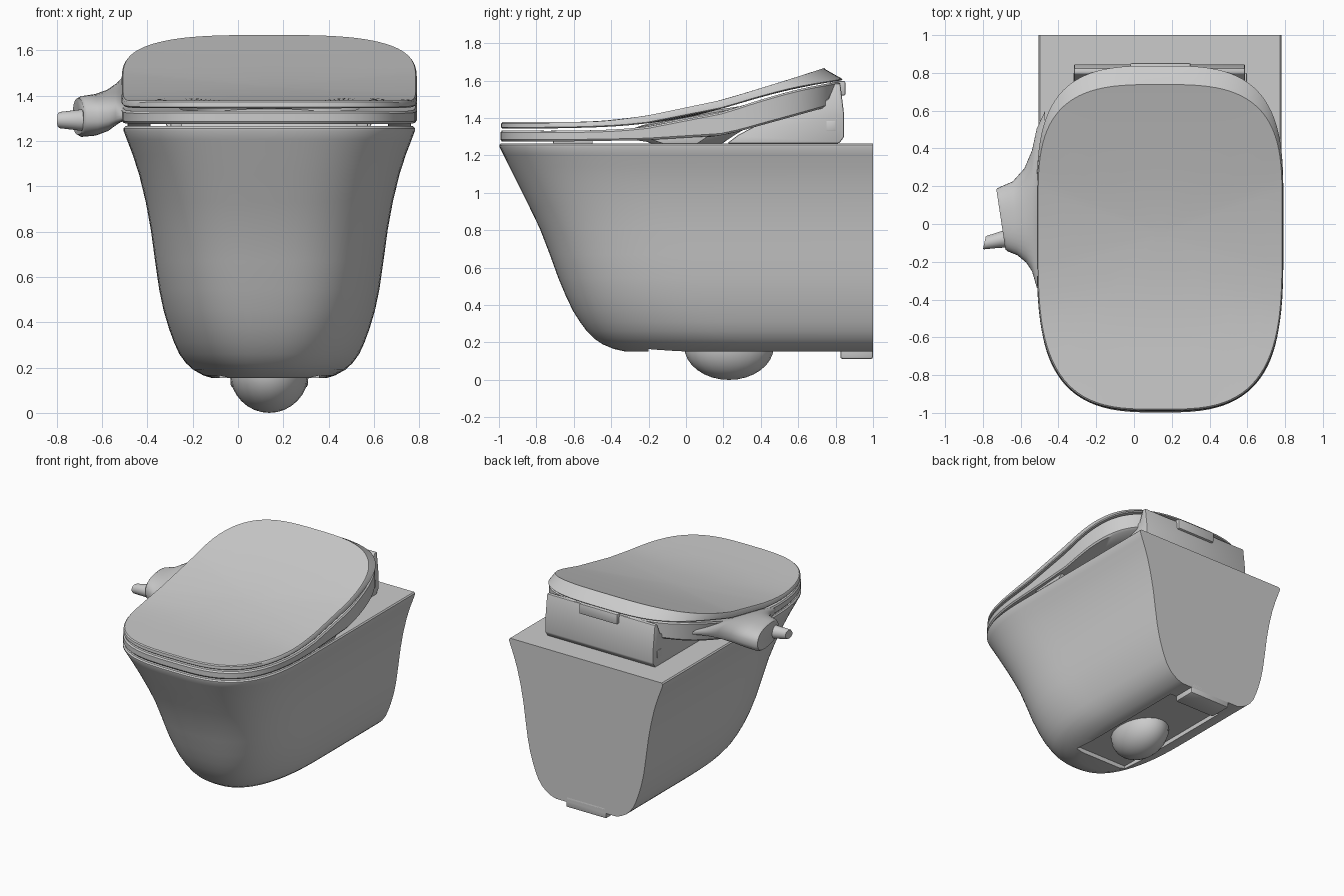
import bpy, bmesh, math
from mathutils import Vector

if "Cube" in bpy.data.objects:
    bpy.data.objects.remove(bpy.data.objects["Cube"])

CX = 0.138  # bowl centreline


def finish(name, bm, angle=35, bevel=0):
    bmesh.ops.recalc_face_normals(bm, faces=bm.faces)
    me = bpy.data.meshes.new(name)
    bm.to_mesh(me)
    bm.free()
    ob = bpy.data.objects.new(name, me)
    bpy.context.collection.objects.link(ob)
    bpy.ops.object.select_all(action='DESELECT')
    bpy.context.view_layer.objects.active = ob
    ob.select_set(True)
    if bevel:
        m = ob.modifiers.new("bevel", 'BEVEL')
        m.width, m.segments = bevel, 2
        bpy.ops.object.modifier_apply(modifier=m.name)
    bpy.ops.object.shade_smooth_by_angle(angle=math.radians(angle))
    return ob


def loft(name, rings, cap=(True, True), wrap=False, angle=35):
    bm = bmesh.new()
    vs = [[bm.verts.new(p) for p in r] for r in rings]
    pairs = list(zip(vs, vs[1:])) + ([(vs[-1], vs[0])] if wrap else [])
    for a, b in pairs:
        for i in range(len(a)):
            j = (i + 1) % len(a)
            bm.faces.new((a[i], a[j], b[j], b[i]))
    if cap[0]:
        bm.faces.new(vs[0])
    if cap[1]:
        bm.faces.new(vs[-1])
    return finish(name, bm, angle)


def box(name, x0, x1, y0, y1, z0, z1, bevel=0.008):
    return extrude_x(name, [(y0, z0), (y1, z0), (y1, z1), (y0, z1)], x0, x1, bevel)


def extrude_x(name, yz, x0, x1, bevel=0.008):
    bm = bmesh.new()
    f = bm.faces.new([bm.verts.new((x0, y, z)) for y, z in yz])
    g = bmesh.ops.extrude_face_region(bm, geom=[f])['geom']
    bmesh.ops.translate(bm, vec=(x1 - x0, 0, 0),
                        verts=[v for v in g if isinstance(v, bmesh.types.BMVert)])
    return finish(name, bm, bevel=bevel)


def cut(ob, cutter):
    bpy.context.view_layer.objects.active = ob
    m = ob.modifiers.new("cut", 'BOOLEAN')
    m.operation, m.object, m.solver = 'DIFFERENCE', cutter, 'EXACT'
    bpy.ops.object.modifier_apply(modifier=m.name)
    bpy.data.objects.remove(cutter)


def spow(v, e):
    return math.copysign(abs(v) ** e, v)


def outline(hw, yf, yb, cf=-0.1, cb=0.1, n=3.2, count=96):
    """Rounded-rectangle plan with separate front and back ends."""
    pts = []
    for i in range(count):
        t = 2 * math.pi * (i + 0.5) / count
        s = spow(math.sin(t), 2 / n)
        y = cb + (yb - cb) * s if s > 0 else cf + (cf - yf) * s
        pts.append((CX + hw * spow(math.cos(t), 2 / n), y))
    return pts


def curve(table):
    """Smooth height profile through (y, z) points."""
    def f(y):
        y = min(max(y, table[0][0]), table[-1][0])
        k = max(i for i in range(len(table) - 1) if table[i][0] <= y)
        (a, p), (b, q) = table[k], table[k + 1]
        def slope(i):
            lo, hi = table[max(i - 1, 0)], table[min(i + 1, len(table) - 1)]
            return (hi[1] - lo[1]) / (hi[0] - lo[0])
        h, t = b - a, (y - a) / (b - a)
        return ((2*t**3 - 3*t*t + 1) * p + (t**3 - 2*t*t + t) * h * slope(k)
                + (3*t*t - 2*t**3) * q + (t**3 - t*t) * h * slope(k + 1))
    return f


def scaled(pts, k, cy=-0.05):
    return [(CX + (x - CX) * k, cy + (y - cy) * k) for x, y in pts]


def lift(pts, f, dz=0):
    return [(x, y, f(y) + dz) for x, y in pts]


# Ceramic body: (z, half width, front y)
sections = [(0.153, 0.25, -0.33), (0.165, 0.29, -0.385), (0.19, 0.335, -0.445),
            (0.22, 0.368, -0.49), (0.26, 0.397, -0.53), (0.31, 0.42, -0.567),
            (0.37, 0.442, -0.605), (0.45, 0.466, -0.643), (0.545, 0.486, -0.683),
            (0.67, 0.504, -0.728), (0.81, 0.523, -0.782), (0.93, 0.545, -0.84),
            (1.05, 0.574, -0.90), (1.14, 0.603, -0.945), (1.205, 0.628, -0.977),
            (1.245, 0.643, -0.997), (1.256, 0.643, -0.998), (1.265, 0.635, -0.99)]
rings = []
for z, hw, yf in sections:
    yc = yf + 0.75
    n = 2.4 + 0.6 * z / 1.265
    ring = [(CX + hw, 1, z)]
    for i in range(49):
        t = math.pi * i / 48
        ring.append((CX + hw * spow(math.cos(t), 2 / n),
                     yc - 0.75 * abs(math.sin(t)) ** (2 / n), z))
    ring.append((CX - hw, 1, z))
    rings.append(ring)
body = loft("ceramic_body", rings)

# Bowl cavity under the seat
bowl = [(1.4, 0.46, -0.80, 0.42), (1.2, 0.46, -0.80, 0.42), (0.9, 0.38, -0.60, 0.40),
        (0.6, 0.28, -0.38, 0.40), (0.35, 0.17, -0.1, 0.36), (0.25, 0.08, 0.0, 0.30)]
cut(body, loft("bowl_cutter", [
    [(x, y, z) for x, y in outline(hw, a, b, (a + b) / 2, (a + b) / 2, 2.3, 48)]
    for z, hw, a, b in bowl]))
# Recess in the underside
cut(body, box("recess_cutter", CX - 0.22, CX + 0.22, -0.2, 0.83, 0.1, 0.185, 0))
bpy.ops.object.select_all(action='DESELECT')
body.select_set(True)
bpy.context.view_layer.objects.active = body
bpy.ops.object.shade_smooth_by_angle(angle=math.radians(35))

# Trap dome and rear lip below the body
bm = bmesh.new()
bmesh.ops.create_uvsphere(bm, u_segments=24, v_segments=16, radius=1)
for v in bm.verts:
    v.co = Vector((CX + v.co.x * 0.175, 0.23 + v.co.y * 0.24, 0.18 + v.co.z * 0.18))
finish("trap_dome", bm)
box("rear_lip", CX - 0.17, CX + 0.17, 0.825, 1.0, 0.112, 0.2, 0.012)

# Seat ring
seat_top = curve([(-1, 1.333), (-0.6, 1.333), (-0.3, 1.345), (0, 1.385), (0.2, 1.435),
                  (0.4, 1.498), (0.6, 1.553), (0.83, 1.598)])
seat_bot = curve([(-1, 1.275), (-0.5, 1.277), (0, 1.29), (0.2, 1.31), (0.45, 1.375),
                  (0.74, 1.455), (0.83, 1.48)])
outer = outline(0.653, -0.993, 0.825)
hole = outline(0.40, -0.73, 0.33, -0.2, -0.1, 2.5)


def blend(k):
    return [(a + (c - a) * k, b + (d - b) * k) for (a, b), (c, d) in zip(outer, hole)]


ks = [0.03, 0.25, 0.5, 0.75, 1]
loft("seat", [lift(outer, seat_bot, 0.01), lift(outer, seat_top, -0.01)]
     + [lift(blend(k), seat_top) for k in ks]
     + [lift(blend(k), seat_bot) for k in reversed(ks)], (False, False), True)

# Lid with sloped rear edge
lid_top = curve([(-1, 1.378), (-0.48, 1.382), (-0.21, 1.413), (0, 1.45), (0.2, 1.50),
                 (0.4, 1.56), (0.6, 1.622), (0.74, 1.668)])
lid_bot = curve([(-1, 1.344), (-0.6, 1.347), (-0.3, 1.362), (0, 1.403), (0.2, 1.453),
                 (0.4, 1.512), (0.6, 1.562), (0.835, 1.602)])
rim = outline(0.653, -0.99, 0.838)
crown = outline(0.651, -0.988, 0.745)
ks = [0.992, 0.85, 0.65, 0.45, 0.25, 0.06]
loft("lid", [lift(scaled(rim, k), lid_bot) for k in reversed(ks)]
     + [lift(rim, lid_bot, 0.006), lift(crown, lid_top, -0.007)]
     + [lift(scaled(crown, k), lid_top) for k in ks])

# Rear housing, hinge tab and side plugs
extrude_x("rear_housing", [(0.22, 1.265), (0.28, 1.31), (0.45, 1.40), (0.76, 1.50),
                           (0.795, 1.585), (0.825, 1.585), (0.845, 1.42),
                           (0.845, 1.30), (0.82, 1.265)], -0.318, 0.588)
box("hinge_tab", -0.02, 0.30, 0.77, 0.852, 1.52, 1.598)
for side in (-1, 1):
    box("housing_plug", CX + side * 0.453 - 0.006, CX + side * 0.453 + 0.006,
        0.75, 0.80, 1.33, 1.385, 0.004)

# Bumpers under the seat
for side in (-1, 1):
    x = CX + side * 0.41
    box("front_bumper", x - 0.025, x + 0.025, -0.71, -0.5, 1.262, 1.285, 0.004)
    x = CX + side * 0.575
    extrude_x("side_bumper", [(-0.12, 1.262), (0.06, 1.262), (0.13, 1.31), (-0.2, 1.29)],
              x - 0.05, x + 0.05, 0.004)

# Control arm flaring out of the seat: (x, y centre, y radius, z centre, z radius, shear, tilt)
arm = [(-0.47, 0.10, 0.50, 1.39, 0.03, 0.09, 0), (-0.515, 0.085, 0.42, 1.38, 0.05, 0.075, 0),
       (-0.54, 0.07, 0.32, 1.36, 0.07, 0.05, 0), (-0.575, 0.045, 0.25, 1.335, 0.082, 0.03, 0.005),
       (-0.63, 0.03, 0.195, 1.315, 0.09, 0.01, 0.012), (-0.69, 0.025, 0.17, 1.308, 0.09, 0, 0.022),
       (-0.705, 0.025, 0.16, 1.308, 0.08, 0, 0.024)]
rings = []
for x, yc, ry, zc, rz, sh, tilt in arm:
    ring = []
    for i in range(40):
        t = 2 * math.pi * i / 40
        c, s = spow(math.cos(t), 0.8), spow(math.sin(t), 0.8)
        ring.append((x - tilt * c, yc + ry * c, zc + rz * s + sh * c))
    rings.append(ring)
loft("control_arm", rings, angle=50)

# Tapered knob on the arm
loft("control_knob", [
    [(x + 0.22 * r * math.cos(t), y + r * math.cos(t), 1.292 + r * math.sin(t))
     for t in [2 * math.pi * i / 24 for i in range(24)]]
    for x, y, r in [(-0.66, -0.075, 0.05), (-0.70, -0.08, 0.046),
                    (-0.785, -0.098, 0.036), (-0.792, -0.099, 0.032)]])
